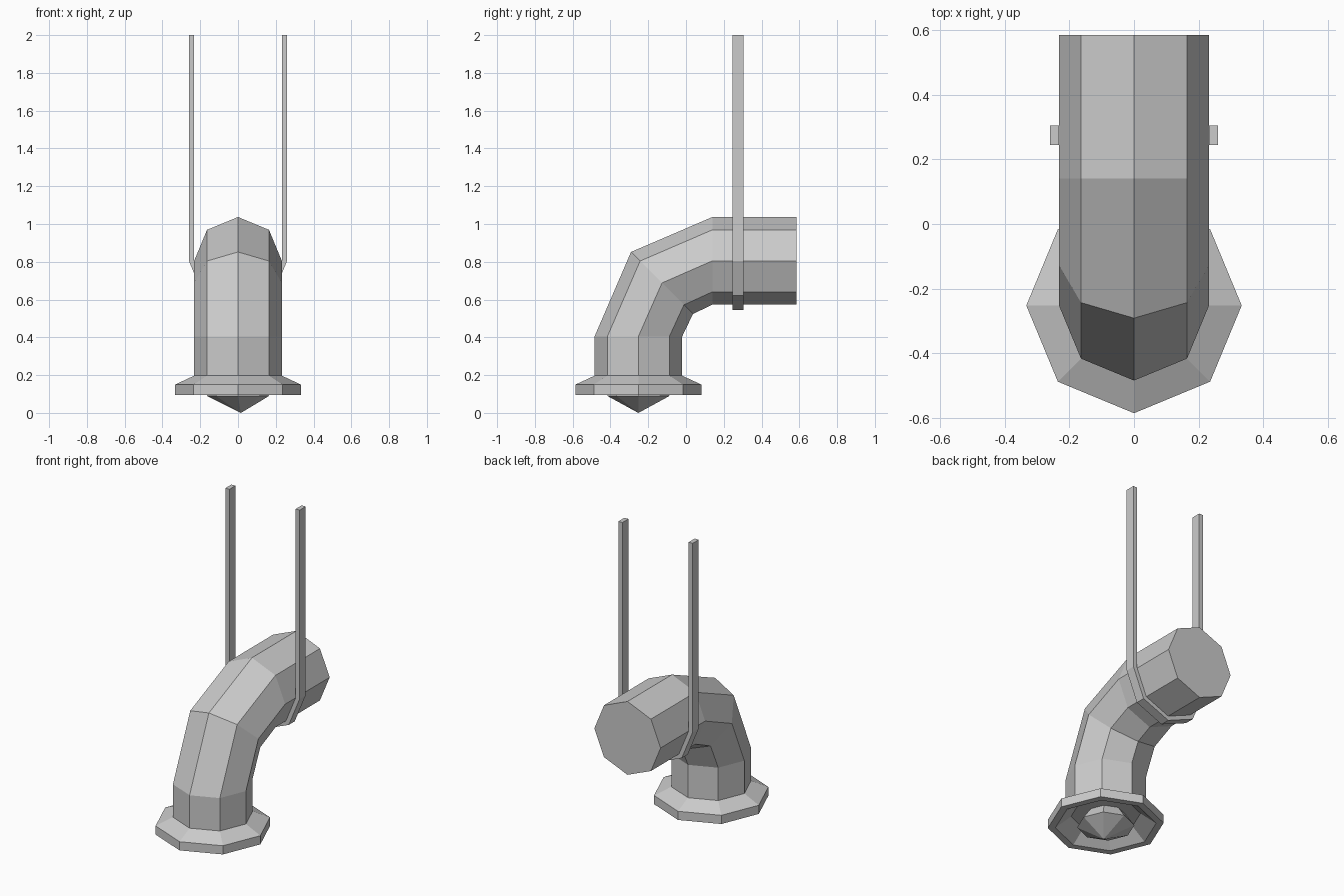
import bpy, bmesh
from math import sin, cos, pi, radians

if "Cube" in bpy.data.objects:
    bpy.data.objects.remove(bpy.data.objects["Cube"])

SIDES = 8
PY = -0.252          # y of the vertical pipe axis
R = 0.232            # pipe radius


def finish(name, bm):
    bmesh.ops.recalc_face_normals(bm, faces=bm.faces)
    mesh = bpy.data.meshes.new(name)
    bm.to_mesh(mesh)
    bm.free()
    obj = bpy.data.objects.new(name, mesh)
    bpy.context.collection.objects.link(obj)
    return obj


def loft(name, rings, cap_start=True, cap_end=True):
    """Skin a list of equal-length point loops."""
    bm = bmesh.new()
    loops = [[bm.verts.new(p) for p in ring] for ring in rings]
    n = len(loops[0])
    for a, b in zip(loops, loops[1:]):
        for i in range(n):
            j = (i + 1) % n
            bm.faces.new((a[i], a[j], b[j], b[i]))
    if cap_start:
        bm.faces.new(loops[0][::-1])
    if cap_end:
        bm.faces.new(loops[-1])
    bmesh.ops.remove_doubles(bm, verts=bm.verts, dist=0.0001)
    return finish(name, bm)


def pipe_ring(y, z, tilt):
    """Octagon across the bent pipe; tilt 0 = upright pipe, 90 = level pipe."""
    t = radians(tilt)
    return [(R * sin(a), y - R * cos(a) * cos(t), z + R * cos(a) * sin(t))
            for a in (2 * pi * i / SIDES for i in range(SIDES))]


def flat_ring(r, z, dx=0.0):
    return [(dx + r * cos(a), PY + r * sin(a), z)
            for a in (2 * pi * i / SIDES for i in range(SIDES))]


# bent pipe
loft("bent_pipe", [pipe_ring(PY, 0.19, 0), pipe_ring(PY, 0.405, 0),
                   pipe_ring(-0.127, 0.688, 45), pipe_ring(0.14, 0.805, 90),
                   pipe_ring(0.585, 0.805, 90)])

# flared flange with hollow underside
loft("flange", [flat_ring(r, z) for r, z in
                ((R, 0.197), (0.333, 0.15), (0.333, 0.095),
                 (0.29, 0.095), (0.20, 0.165))], cap_start=False)

# pointed bulb inside the flange
loft("bulb", [flat_ring(0.11, 0.168), flat_ring(0.165, 0.09),
              flat_ring(0.0005, 0.0, 0.015)])

# hanging strap: two uprights joined under the pipe
def strap_side(r):
    arc = [(r * cos(a), 0.805 + r * sin(a)) for a in
           (-pi * i / 4 for i in range(5))]
    return [(r, 2.0)] + arc + [(-r, 2.0)]


loft("hanging_strap", [[(xo, 0.245, zo), (xo, 0.305, zo), (xi, 0.305, zi), (xi, 0.245, zi)]
                       for (xo, zo), (xi, zi) in zip(strap_side(0.26), strap_side(R))])
